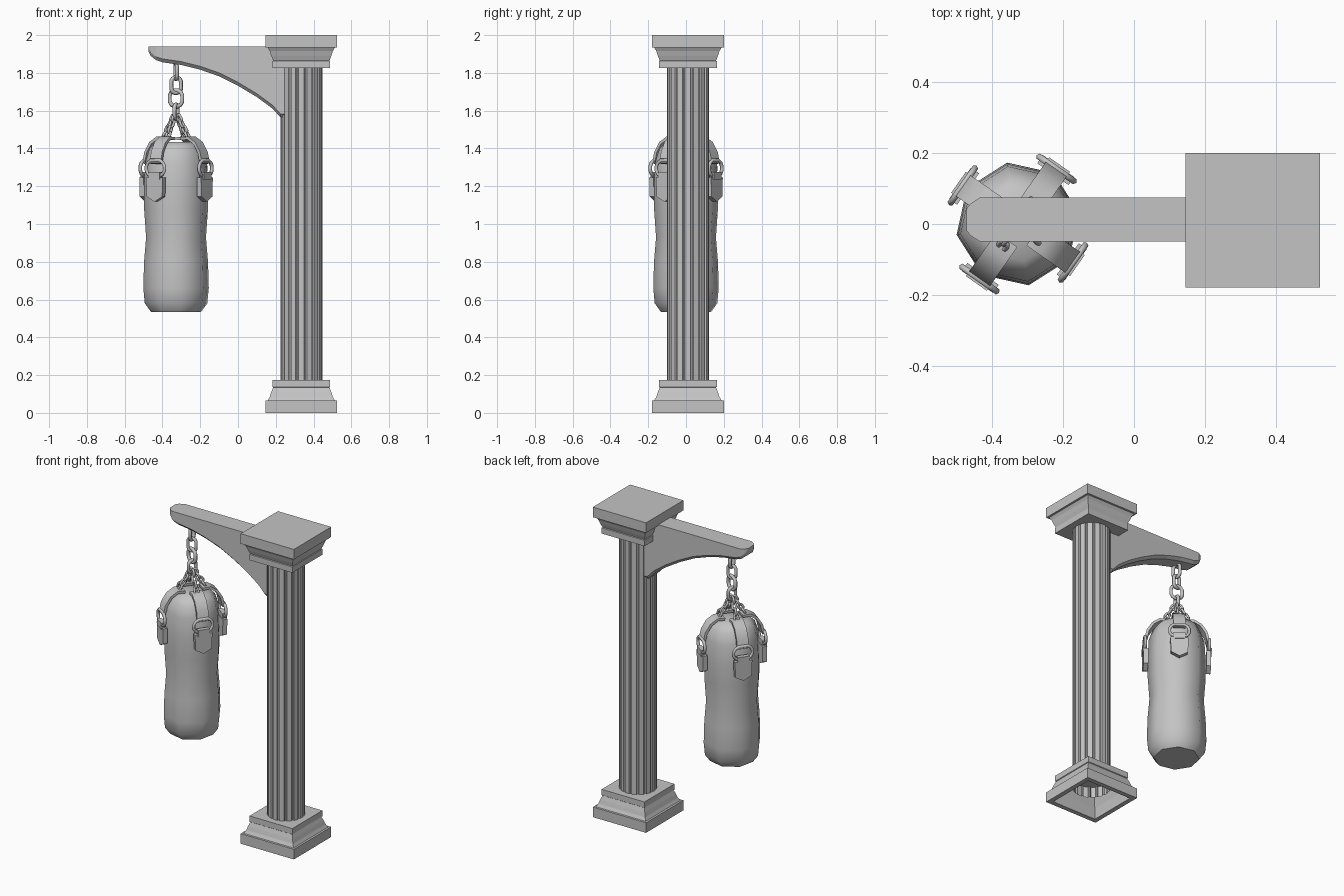
import bpy
import bmesh
import math
from mathutils import Matrix, Vector

if "Cube" in bpy.data.objects:
    bpy.data.objects.remove(bpy.data.objects["Cube"])

grey = bpy.data.materials.new("plain grey")
grey.use_nodes = True
COLOUR = (0.55, 0.55, 0.55, 1)
grey.diffuse_color = COLOUR
grey.node_tree.nodes["Principled BSDF"].inputs["Base Color"].default_value = COLOUR

BAG = Vector((-0.328, 0, 0))
POST = Vector((0.335, 0.01, 0))


def finish(name, bm, matrix=Matrix(), smooth=None):
    """Turn a bmesh into a named object, smooth below the given angle."""
    bmesh.ops.recalc_face_normals(bm, faces=bm.faces)
    mesh = bpy.data.meshes.new(name)
    bm.to_mesh(mesh)
    bm.free()
    mesh.transform(matrix)
    mesh.materials.append(grey)
    ob = bpy.data.objects.new(name, mesh)
    bpy.context.collection.objects.link(ob)
    if smooth:
        bpy.ops.object.select_all(action="DESELECT")
        ob.select_set(True)
        bpy.context.view_layer.objects.active = ob
        bpy.ops.object.shade_smooth_by_angle(angle=math.radians(smooth))
    return ob


def loft(name, rings, matrix=Matrix(), smooth=None, caps=True):
    """Skin a row of equally long point rings."""
    bm = bmesh.new()
    rows = [[bm.verts.new(p) for p in ring] for ring in rings]
    n = len(rows[0])
    for a, b in zip(rows, rows[1:]):
        for i in range(n):
            j = (i + 1) % n
            bm.faces.new((a[i], a[j], b[j], b[i]))
    if caps:
        bm.faces.new(rows[0])
        bm.faces.new(rows[-1])
    return finish(name, bm, matrix, smooth)


def square(half, z):
    return [(half * sx, half * sy, z) for sx, sy in ((1, 1), (-1, 1), (-1, -1), (1, -1))]


def polar(radius, angle, z):
    return (radius * math.cos(angle), radius * math.sin(angle), z)


def link(name, centre, axis, side, length, width, wire, matrix=Matrix()):
    """A stadium-shaped chain link, long along axis and wide along side."""
    axis = Vector(axis).normalized()
    side = Vector(side)
    side = (side - axis * side.dot(axis)).normalized()
    normal = axis.cross(side)
    bend = width / 2 - wire
    straight = max(length / 2 - width / 2, 0)
    rings = []
    steps = 12
    for i in range(steps):
        a = 2 * math.pi * (i + 0.5) / steps
        out = axis * math.sin(a) + side * math.cos(a)
        mid = Vector(centre) + out * bend + axis * math.copysign(straight, math.sin(a))
        rings.append([mid + (out * math.cos(b) + normal * math.sin(b)) * wire
                      for b in (k * math.pi / 3 for k in range(6))])
    rings.append(rings[0])
    bm = bmesh.new()
    rows = [[bm.verts.new(p) for p in ring] for ring in rings[:-1]]
    for i, a in enumerate(rows):
        b = rows[(i + 1) % steps]
        for k in range(6):
            m = (k + 1) % 6
            bm.faces.new((a[k], a[m], b[m], b[k]))
    finish(name, bm, matrix, 62)


# Post: moulded base, hollow underneath, and matching capital
moulding = [(0.19, 0), (0.19, 0.065), (0.178, 0.066), (0.167, 0.085), (0.159, 0.11),
            (0.149, 0.135), (0.153, 0.138), (0.153, 0.175)]
hollow = [(0.135, 0.15), (0.155, 0.07), (0.16, 0)]
at_post = Matrix.Translation(POST)
loft("post_base", [square(h, z) for h, z in hollow + moulding], at_post)
loft("post_capital", [square(h, 2 - z) for h, z in moulding], at_post)

# Fluted shaft: flat ribs parted by shallow grooves
FLUTES = 16
step = 2 * math.pi / FLUTES
section = []
for i in range(FLUTES):
    for radius, part in ((0.112, -0.32), (0.112, 0.32), (0.104, 0.42), (0.104, 0.58)):
        section.append((radius, (i + part) * step))
loft("post_shaft", [[polar(r, a, z) for r, a in section] for z in (0.08, 1.87)],
     at_post, caps=False)

# Bracket arm: curved underside with chamfered lower edges and a blunt tip
underside = [(-0.474, 1.915, 0.03), (-0.462, 1.89, 0.045), (-0.435, 1.868, 0.0625),
             (-0.4, 1.856, 0.0625), (-0.3, 1.842, 0.0625), (-0.2, 1.817, 0.0625),
             (-0.1, 1.782, 0.0625), (0, 1.732, 0.0625), (0.1, 1.672, 0.0625),
             (0.18, 1.613, 0.0625), (0.225, 1.565, 0.0625), (0.3, 1.565, 0.0625)]
arm = []
for x, z, half in underside:
    low = half * 0.72
    arm.append([(x, half, 1.94), (x, half, z + 0.018), (x, low, z),
                (x, -low, z), (x, -half, z + 0.018), (x, -half, 1.94)])
loft("bracket_arm", arm, Matrix.Translation((0, 0.0125, 0)))

# Hanging bag
at_bag = Matrix.Translation(BAG)
bag_profile = [(0.135, 0.535), (0.168, 0.58), (0.176, 0.66), (0.172, 0.8), (0.161, 0.93),
               (0.171, 1.07), (0.172, 1.2), (0.165, 1.33), (0.142, 1.4), (0.105, 1.435)]
loft("bag_body", [[polar(r, math.radians(10 + 45 * k), z) for k in range(8)]
                  for r, z in bag_profile], at_bag, 50)

# Main chain below the arm
main_chain = [(1.81, 0.11, 0.075, 100), (1.735, 0.105, 0.075, 10),
              (1.665, 0.11, 0.095, -20), (1.595, 0.1, 0.075, 70)]
for i, (z, length, width, turn) in enumerate(main_chain):
    link(f"main_chain_link_{i + 1}", (0, 0, z), (0, 0, 1), polar(1, math.radians(turn), 0),
         length, width, 0.011, at_bag)

# Four harness sets: branch chain, strap, ring, tab; local x points outward
strap_path = [(0.055, 1.452), (0.1, 1.455), (0.142, 1.428), (0.172, 1.38), (0.186, 1.32)]
tab_outline = [(-0.054, 1.245), (0.054, 1.245), (0.05, 1.145), (0, 1.118), (-0.05, 1.145)]
for i in range(4):
    turn = at_bag @ Matrix.Rotation(math.radians(55 + 90 * i), 4, "Z")
    n = i + 1

    start, end = Vector((0.012, 0, 1.575)), Vector((0.082, 0, 1.455))
    for k in range(4):
        side = (0, 1, 0) if k % 2 else (1, 0, 0.5)
        link(f"branch_{n}_link_{k + 1}", start.lerp(end, (k + 0.5) / 4), end - start,
             side, 0.054, 0.038, 0.0075, turn)

    strap = []
    for k, (r, z) in enumerate(strap_path):
        a = strap_path[max(k - 1, 0)]
        b = strap_path[min(k + 1, len(strap_path) - 1)]
        along = Vector((b[0] - a[0], 0, b[1] - a[1])).normalized()
        out = Vector((-along.z, 0, along.x)) * 0.008
        mid = Vector((r, 0, z))
        wide = Vector((0, 0.036, 0))
        strap.append([mid + out + wide, mid + out - wide, mid - out - wide, mid - out + wide])
    loft(f"strap_{n}", strap, turn, 40)

    link(f"strap_ring_{n}", (0.19, 0, 1.295), (0, 1, 0), (0, 0, 1), 0.14, 0.105, 0.01, turn)

    loft(f"tab_{n}", [[(r, y, z) for y, z in tab_outline] for r in (0.172, 0.2)], turn)
    loft(f"tab_loop_{n}", [[(0.177 + dx, y, z) for dx, y in
                            ((0, -0.036), (0.028, -0.036), (0.028, 0.036), (0, 0.036))]
                           for z in (1.235, 1.275)], turn)
